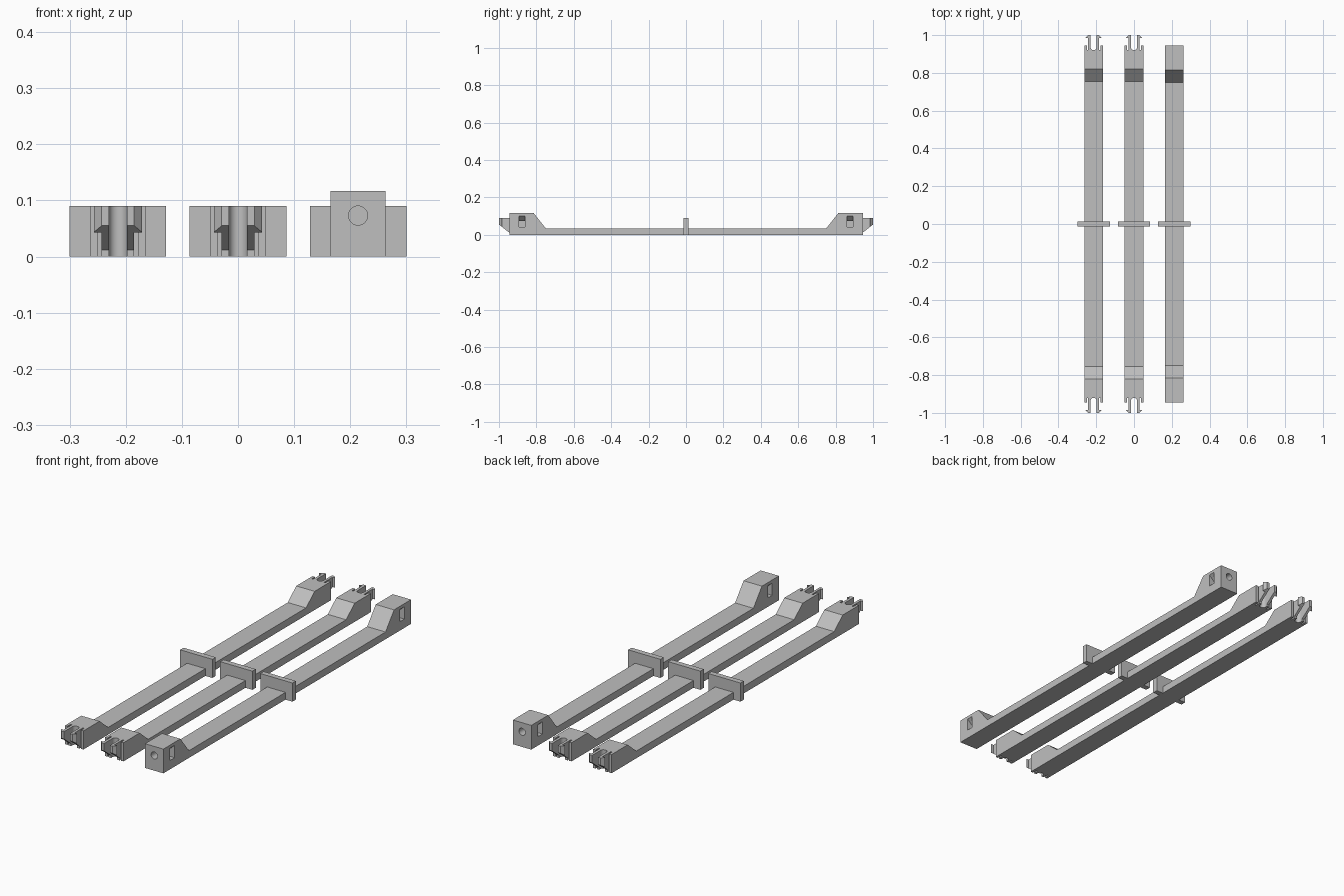
import bpy, bmesh, math
from mathutils import Matrix

cube = bpy.data.objects.get("Cube")
if cube:
    bpy.data.objects.remove(cube)

grey = bpy.data.materials.new("plain grey")
grey.use_nodes = True
colour = (0.52, 0.52, 0.52, 1)
grey.diffuse_color = colour
grey.node_tree.nodes["Principled BSDF"].inputs["Base Color"].default_value = colour

SPACING = 0.214
HALF_W = 0.049
BODY_END = 0.945


def prism(name, outline, low, high, axis):
    """Extrude a 2D outline along x (outline is y, z), y (x, z) or z (x, y)."""
    place = {"x": lambda a, b, t: (t, a, b),
             "y": lambda a, b, t: (a, t, b),
             "z": lambda a, b, t: (a, b, t)}[axis]
    bm = bmesh.new()
    rings = [[bm.verts.new(place(a, b, t)) for a, b in outline] for t in (low, high)]
    bm.faces.new(rings[0])
    bm.faces.new(rings[1])
    n = len(outline)
    for i in range(n):
        j = (i + 1) % n
        bm.faces.new((rings[0][i], rings[0][j], rings[1][j], rings[1][i]))
    bmesh.ops.recalc_face_normals(bm, faces=bm.faces)
    mesh = bpy.data.meshes.new(name)
    bm.to_mesh(mesh)
    bm.free()
    mesh.materials.append(grey)
    obj = bpy.data.objects.new(name, mesh)
    bpy.context.collection.objects.link(obj)
    return obj


def boolean(obj, cutter, operation):
    mod = obj.modifiers.new("cut", "BOOLEAN")
    mod.operation, mod.solver, mod.object = operation, "EXACT", cutter
    bpy.context.view_layer.update()
    graph = bpy.context.evaluated_depsgraph_get()
    mesh = bpy.data.meshes.new_from_object(obj.evaluated_get(graph))
    obj.modifiers.clear()
    obj.data = mesh
    bpy.data.objects.remove(cutter)


def both_ends(half):
    """Mirror a half profile in y to close a full side outline."""
    return half + [(-y, z) for y, z in reversed(half)]


def circle(x, z, radius, count=32):
    return [(x + radius * math.cos(math.tau * i / count),
             z + radius * math.sin(math.tau * i / count)) for i in range(count)]


def finish(obj, x):
    obj.data.transform(Matrix.Translation((x, 0, 0)))
    bpy.ops.object.select_all(action="DESELECT")
    obj.select_set(True)
    bpy.context.view_layer.objects.active = obj
    bpy.ops.object.shade_smooth_by_angle(angle=math.radians(25))


def clip_bar(name, x):
    # side profile with raised ends and undercut prongs
    side = both_ends([(BODY_END, 0), (BODY_END, 0.012), (1, 0.055), (1, 0.09),
                      (0.82, 0.09), (0.755, 0.035)])
    bar = prism(name, side, -0.07, 0.07, "x")
    # plan outline: shoulders, side notches, barbed prongs, rounded centre slot
    r = 0.016
    quarter = [(HALF_W, 0.944), (0.036, 0.944), (0.036, 0.92), (0.029, 0.92),
               (0.029, 0.985), (0.043, 0.985), (0.029, 1), (0.029, 1.02), (r, 1.02)]
    quarter += [(r * math.cos(a), 0.936 - r * math.sin(a))
                for a in (math.pi / 2 * i / 8 for i in range(9))]
    quarter[-1] = (0, 0.92)
    half = quarter + [(-a, b) for a, b in reversed(quarter[:-1])]
    plan = half + [(-a, -b) for a, b in half]
    boolean(bar, prism("plan_cutter", plan, -0.1, 0.2, "z"), "INTERSECT")
    finish(bar, x)


def socket_bar(name, x):
    side = both_ends([(BODY_END, 0), (BODY_END, 0.117), (0.815, 0.117), (0.75, 0.035)])
    bar = prism(name, side, -HALF_W, HALF_W, "x")
    # cross slot with a ceiling that drops toward the middle
    slot = [(-0.06, 0.043), (0.06, 0.043), (0.06, 0.102), (HALF_W, 0.102),
            (0.016, 0.072), (-0.016, 0.072), (-HALF_W, 0.102), (-0.06, 0.102)]
    for s in (-1, 1):
        boolean(bar, prism("slot_cutter", slot, s * 0.86, s * 0.893, "y"), "DIFFERENCE")
        # round hole in the end face
        boolean(bar, prism("hole_cutter", circle(0, 0.073, 0.017), s * 0.861, s * 0.96, "y"),
                "DIFFERENCE")
    finish(bar, x)


clip_bar("right_clip_bar", -SPACING)
clip_bar("middle_clip_bar", 0)
socket_bar("left_socket_bar", SPACING)

# upright cross plates at the middle of each bar
for label, x in (("right", -SPACING), ("middle", 0), ("left", SPACING)):
    prism(label + "_cross_plate",
          [(x - 0.086, 0), (x + 0.086, 0), (x + 0.086, 0.09), (x - 0.086, 0.09)],
          -0.013, 0.013, "y")
